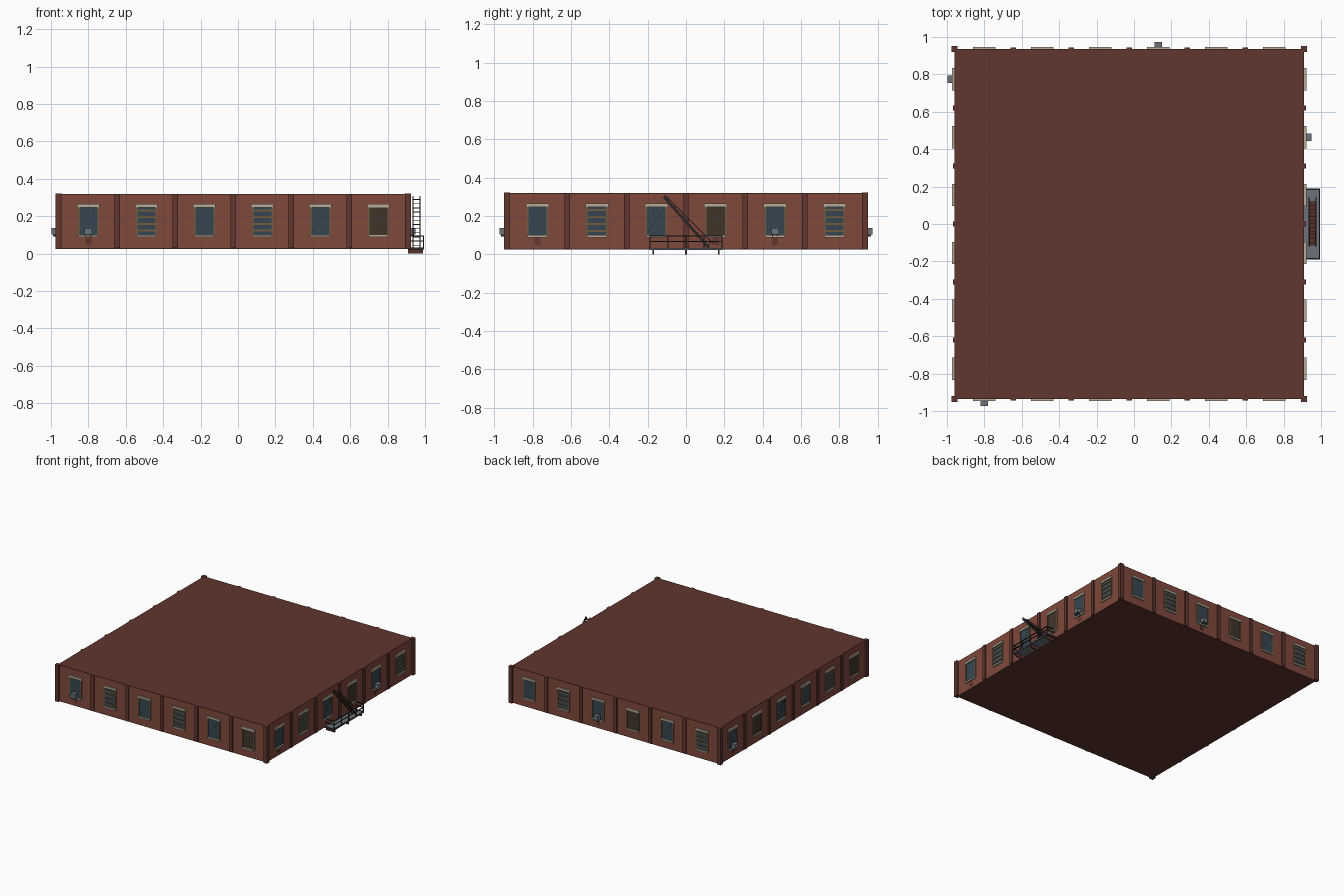
import bpy, bmesh, math
from mathutils import Matrix, Vector

cube = bpy.data.objects.get("Cube")
if cube:
    bpy.data.objects.remove(cube, do_unlink=True)


def material(name, rgb):
    m = bpy.data.materials.new(name)
    m.use_nodes = True
    lin = [(c / 255 / 12.92) if c < 11 else ((c / 255 + 0.055) / 1.055) ** 2.4 for c in rgb]
    m.diffuse_color = (*lin, 1)
    m.node_tree.nodes["Principled BSDF"].inputs["Base Color"].default_value = (*lin, 1)
    return m


BRICK = material("red brick", (128, 72, 60))
DARK = material("dark brick", (97, 54, 46))
STONE = material("pale stone", (184, 172, 152))
GLASS = material("dusky glass", (54, 70, 82))
WOOD = material("old timber", (112, 92, 62))
BOARD = material("dark boarding", (64, 52, 42))
STEEL = material("dark steel", (44, 46, 50))
GREY = material("grey metal", (108, 114, 122))
RUST = material("rusty brown", (88, 50, 40))

HALF = 0.935          # half the wall length
BAY = 0.31            # spacing of the windows
BASE, TOP = 0.03, 0.32
CENTRE = Matrix.Translation((-0.025, 0, 0))
parts = {}


def box(name, mat, side, u, d, z, tilt=0.0):
    """Box on a wall: u runs along it, d stands out from it, each a (low, high) pair."""
    bm = parts.setdefault(name, (bmesh.new(), mat))[0]
    mid = Vector((sum(u) / 2, -HALF - sum(d) / 2, sum(z) / 2))
    size = Vector((u[1] - u[0], d[1] - d[0], z[1] - z[0], 1))
    turn = Matrix.Rotation(math.radians(90 * side), 4, 'Z')
    place = CENTRE @ turn @ Matrix.Translation(mid) @ Matrix.Rotation(tilt, 4, 'Y')
    bmesh.ops.create_cube(bm, size=1, matrix=place @ Matrix.Diagonal(size))


def beam(name, mat, side, start, end, d, thick):
    """Sloping bar in the plane of a wall, from (u, z) to (u, z)."""
    a, b = Vector(start), Vector(end)
    mid, run = (a + b) / 2, b - a
    h = run.length / 2
    box(name, mat, side, (mid.x - h, mid.x + h), d,
        (mid.y - thick / 2, mid.y + thick / 2), -math.atan2(run.y, run.x))


def around(c, half):
    return (c - half, c + half)


def window(side, u, kind):
    box("window_lintels", STONE, side, around(u, 0.06), (0, 0.012), (0.248, 0.265))
    box("window_sills", STONE, side, around(u, 0.052), (0, 0.012), (0.088, 0.1))
    for s in (-1, 1):
        box("window_frames", WOOD, side, around(u + s * 0.052, 0.004), (0, 0.007), (0.1, 0.248))
    if kind == "boarded":
        box("window_boarding", BOARD, side, around(u, 0.048), (0, 0.004), (0.1, 0.248))
    else:
        box("window_panes", GLASS, side, around(u, 0.048), (0, 0.003), (0.1, 0.248))
    if kind == "slats":
        for i in range(4):
            box("window_slats", WOOD, side, around(u, 0.05), (0.003, 0.008),
                around(0.123 + i * 0.036, 0.005))
    if kind == "cracked":
        beam("pane_cracks", STEEL, side, (u - 0.045, 0.115), (u + 0.04, 0.235), (0.002, 0.004), 0.003)
    if kind == "cooler":
        box("air_conditioners", GREY, side, around(u, 0.02), (0.004, 0.038), (0.103, 0.138))
        for s in (-1, 1):
            box("cooler_brackets", STEEL, side, around(u + s * 0.014, 0.002), (0, 0.03), (0.092, 0.103))
        box("wall_stains", DARK, side, around(u, 0.016), (0, 0.002), (0.05, 0.088))


# Main block with a thin cap and floor edge
box("brick_walls", BRICK, 0, (-HALF, HALF), (-2 * HALF, 0), (BASE, TOP - 0.004))
box("flat_roof", DARK, 0, (-HALF, HALF), (-2 * HALF, 0), (TOP - 0.004, TOP))
box("floor_slab", DARK, 0, (-HALF, HALF), (-2 * HALF, 0), (BASE - 0.004, BASE))

# Pilasters and windows, wall by wall: front, right-hand, back, left-hand
layout = [
    ["cooler", "slats", "plain", "slats", "cracked", "boarded"],
    ["plain", "slats", "cracked", "boarded", "cooler", "slats"],
    ["plain", "slats", "cooler", "boarded", "cracked", "slats"],
    ["cooler", "boarded", "cracked", "plain", "slats", "boarded"],
]
for side, kinds in enumerate(layout):
    for i, kind in enumerate(kinds):
        window(side, (i - 2.5) * BAY, kind)
    for i in range(-2, 3):
        box("wall_pilasters", DARK, side, around(i * BAY, 0.014), (0, 0.009), (BASE, TOP))
    box("corner_pilasters", DARK, side, around(-HALF, 0.016), (-0.016, 0.016), (BASE - 0.004, TOP + 0.002))

for u in (-2.5 * BAY, 0.5 * BAY):
    box("wall_stains", DARK, 1, around(u, 0.016), (0, 0.002), (0.05, 0.088))

# Fire escape landing on the right-hand wall
L, W = 0.187, 0.085
box("landing_floor", GREY, 1, (-L, L), (0, W), (0.026, 0.031))
for s in (-1, 1):
    box("landing_edges", STEEL, 1, around(s * L, 0.004), (0, W), (0.022, 0.034))
    for z in (0.067, 0.095):
        box("landing_rails", STEEL, 1, around(s * L, 0.003), (0.012, W), around(z, 0.003))
box("landing_edges", STEEL, 1, (-L, L), (W - 0.006, W), (0.022, 0.034))
for z in (0.067, 0.095):
    box("landing_rails", STEEL, 1, (-L, L), (W - 0.006, W), around(z, 0.003))
for i in range(5):
    box("rail_posts", STEEL, 1, around((i - 2) * L / 2, 0.003), (W - 0.006, W), (0.03, 0.097))
for u in (-0.172, 0, 0.172):
    box("landing_brackets", RUST, 1, around(u, 0.004), (0, W - 0.005), (0, 0.026))

# Stair: stringers, treads and a handrail
foot, head = Vector((0.12, 0.034)), Vector((-0.115, 0.3))
for d in ((0.022, 0.027), (0.06, 0.065)):
    beam("stair_stringers", STEEL, 1, foot, head, d, 0.012)
    lift = Vector((0.02, 0.025))
    beam("stair_handrails", STEEL, 1, foot + lift, head + lift * 0.3, d, 0.004)
    for t in (0.03, 0.5, 0.94):
        p = foot.lerp(head, t)
        beam("handrail_posts", STEEL, 1, p, p + lift * (1 - 0.7 * t), d, 0.003)
for i in range(12):
    p = foot.lerp(head, (i + 0.5) / 12)
    box("stair_treads", RUST, 1, around(p.x, 0.01), (0.027, 0.06), around(p.y, 0.002))

# Turn every gathered part into an object
for name, (bm, mat) in parts.items():
    mesh = bpy.data.meshes.new(name)
    bmesh.ops.recalc_face_normals(bm, faces=bm.faces)
    bm.to_mesh(mesh)
    bm.free()
    mesh.materials.append(mat)
    bpy.context.collection.objects.link(bpy.data.objects.new(name, mesh))
